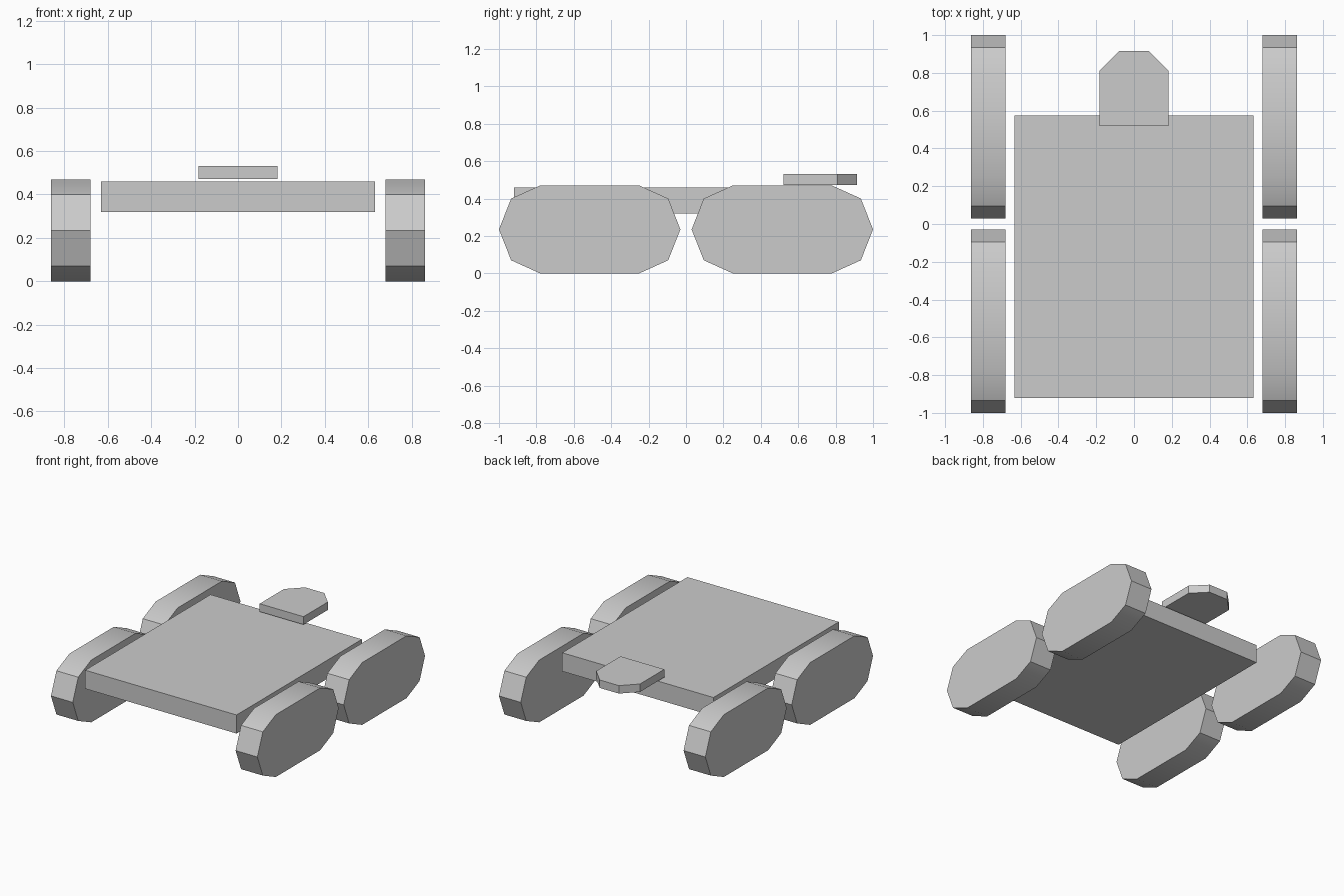
import bpy, bmesh, math
from mathutils import Vector

cube = bpy.data.objects.get("Cube")
if cube:
    bpy.data.objects.remove(cube, do_unlink=True)

grey = bpy.data.materials.new("light_grey")
grey.use_nodes = True
grey.diffuse_color = (0.6, 0.6, 0.6, 1)
grey.node_tree.nodes["Principled BSDF"].inputs["Base Color"].default_value = (0.6, 0.6, 0.6, 1)


def prism(name, outline, offset):
    """Extrude a closed outline of 3D points along an offset."""
    bm = bmesh.new()
    base = bm.faces.new([bm.verts.new(p) for p in outline])
    top = bmesh.ops.extrude_face_region(bm, geom=[base], use_keep_orig=True)
    moved = [g for g in top["geom"] if isinstance(g, bmesh.types.BMVert)]
    bmesh.ops.translate(bm, verts=moved, vec=Vector(offset))
    bmesh.ops.recalc_face_normals(bm, faces=bm.faces)
    mesh = bpy.data.meshes.new(name)
    bm.to_mesh(mesh)
    bm.free()
    mesh.materials.append(grey)
    obj = bpy.data.objects.new(name, mesh)
    bpy.context.collection.objects.link(obj)
    return obj


# Flat hull slab
prism("hull", [(-0.632, -0.92, 0.32), (0.632, -0.92, 0.32),
               (0.632, 0.575, 0.32), (-0.632, 0.575, 0.32)], (0, 0, 0.14))

# Small head plate with clipped rear corners
half = [(0.183, 0.52), (0.183, 0.81), (0.08, 0.915)]
outline = half + [(-x, y) for x, y in reversed(half)]
prism("head_plate", [(x, y, 0.472) for x, y in outline], (0, 0, 0.06))

# Four ten-sided tracks, mirrored across both axes
quarter = [(0.485, 0), (0.42, 0.165), (0.265, 0.235)]
upper = quarter + [(-y, z) for y, z in reversed(quarter)]
loop = upper + [(y, -z) for y, z in reversed(upper[1:-1])]
for side, sx in (("left", 1), ("right", -1)):
    for end, cy in (("front", -0.515), ("back", 0.515)):
        track = prism(f"{end}_{side}_track",
                      [(sx * 0.68, cy + y, 0.235 + z) for y, z in loop],
                      (sx * 0.182, 0, 0))
        # Soft shading over the shallow shoulders, crisp tips and sides
        bpy.ops.object.select_all(action="DESELECT")
        track.select_set(True)
        bpy.context.view_layer.objects.active = track
        bpy.ops.object.shade_smooth_by_angle(angle=math.radians(30))
